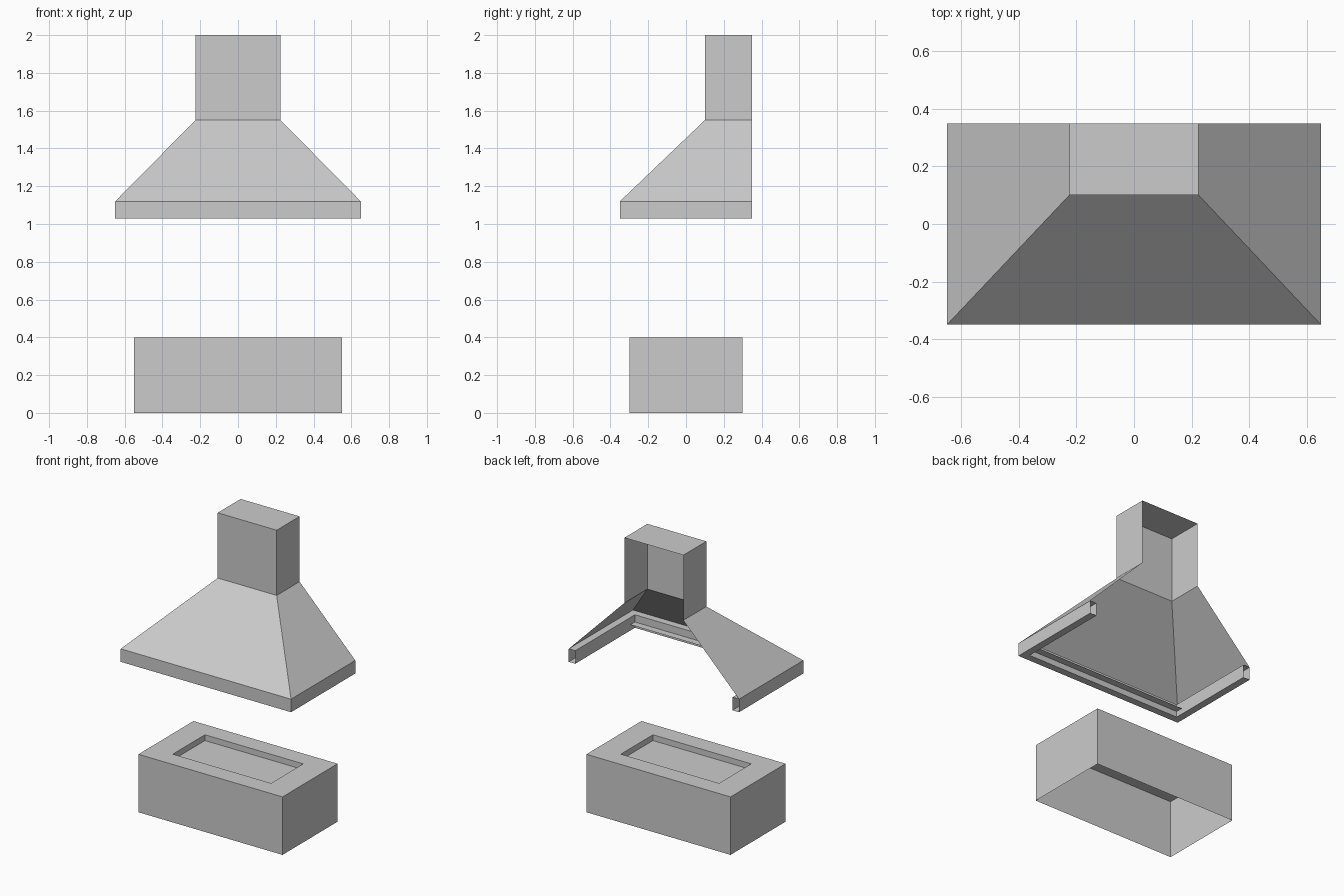
import bpy
import bmesh

cube = bpy.data.objects.get("Cube")
if cube:
    bpy.data.objects.remove(cube, do_unlink=True)

# One plain light grey for everything
grey = bpy.data.materials.new("light_grey")
grey.use_nodes = True
colour = (0.6, 0.6, 0.6, 1)
grey.diffuse_color = colour
grey.node_tree.nodes["Principled BSDF"].inputs["Base Color"].default_value = colour


def loft(name, rings, closed=False, cap=False):
    """Sheet through rings of (half width, front y, back y, z); open rings have no back."""
    bm = bmesh.new()
    loops = [[bm.verts.new((x, y, z)) for x, y in
              ((-w, back), (-w, front), (w, front), (w, back))]
             for w, front, back, z in rings]
    for low, high in zip(loops, loops[1:]):
        for i in range(4 if closed else 3):
            j = (i + 1) % 4
            bm.faces.new((low[i], low[j], high[j], high[i]))
    if cap:
        bm.faces.new(loops[-1])
    bmesh.ops.remove_doubles(bm, verts=bm.verts, dist=0.0001)
    mesh = bpy.data.meshes.new(name)
    bm.to_mesh(mesh)
    bm.free()
    mesh.materials.append(grey)
    obj = bpy.data.objects.new(name, mesh)
    bpy.context.collection.objects.link(obj)
    return obj


BACK = 0.35
RIM_LOW, RIM_TOP, NECK, TOP = 1.03, 1.12, 1.55, 2.0

# Sloping canopy and flue, open at the back
outer = (0.65, -0.35, BACK)
neck = (0.225, 0.1, BACK)
loft("hood_canopy", [(*outer, RIM_TOP), (*neck, NECK)])
loft("flue", [(*neck, NECK), (*neck, TOP)], cap=True)

# Hollow square rim around the front and sides
inner = (0.6, -0.3, BACK)
loft("hood_rim", [(*inner, RIM_TOP), (*inner, RIM_LOW), (*outer, RIM_LOW),
                  (*outer, RIM_TOP), (*inner, RIM_TOP)])

# Narrow ledge along the inside of the front rim
bm = bmesh.new()
bm.faces.new([bm.verts.new((x, y, 1.07)) for x, y in
              ((-0.6, -0.3), (0.6, -0.3), (0.6, -0.25), (-0.6, -0.25))])
mesh = bpy.data.meshes.new("front_ledge")
bm.to_mesh(mesh)
bm.free()
mesh.materials.append(grey)
bpy.context.collection.objects.link(bpy.data.objects.new("front_ledge", mesh))

# Hearth block with a shallow tray in its top, open underneath
block = (0.55, -0.3, 0.3)
tray = (0.375, -0.175, 0.175)
loft("hearth_block", [(*block, 0), (*block, 0.4), (*tray, 0.4), (*tray, 0.36)],
     closed=True, cap=True)
